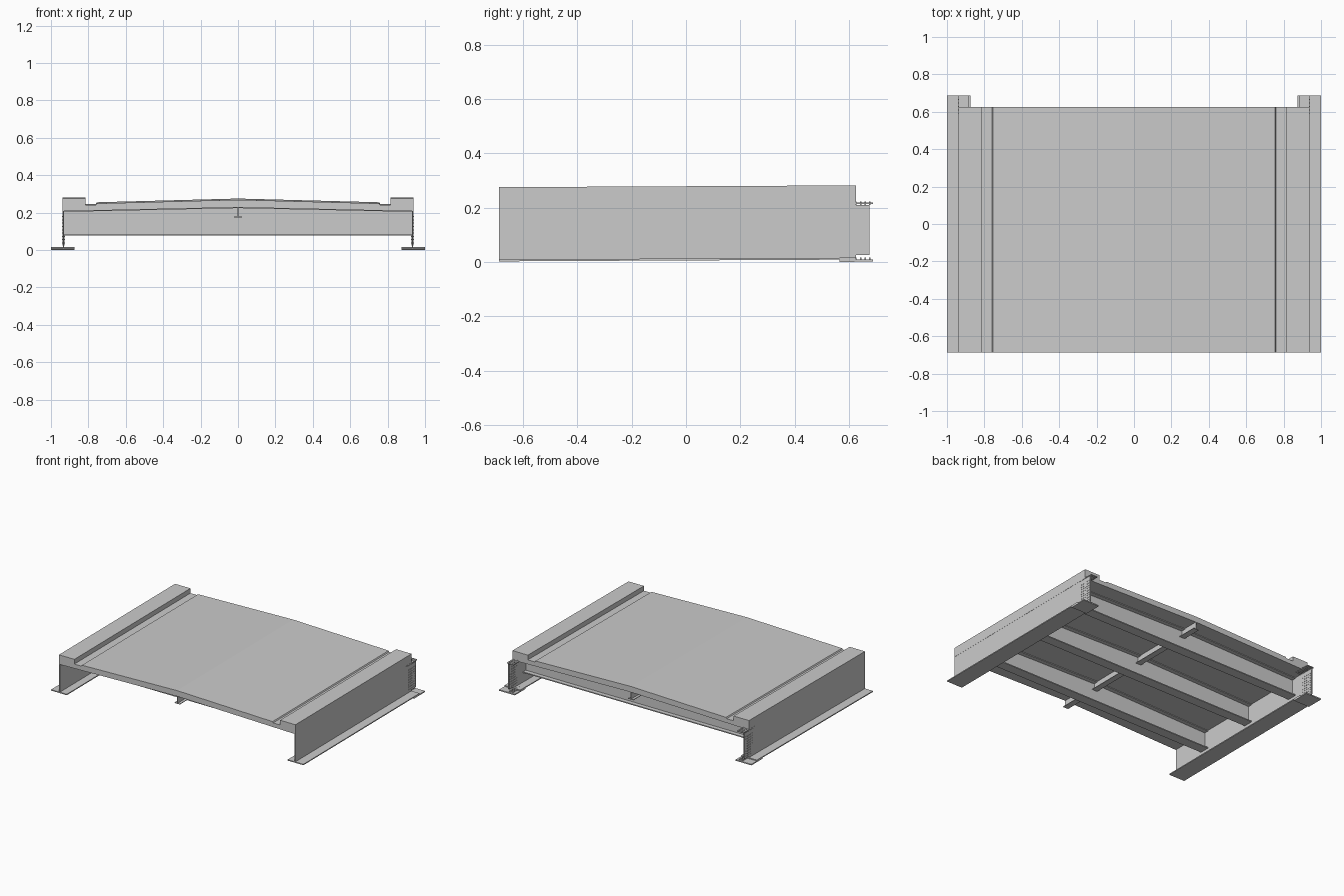
import bpy, bmesh, math

if "Cube" in bpy.data.objects:
    bpy.data.objects.remove(bpy.data.objects["Cube"])

FRONT, BACK, SPLICE = -0.688, 0.626, 0.688
GRADE = 0.005


def finish(name, bm):
    # the whole deck climbs gently towards the back
    for v in bm.verts:
        v.co.z += GRADE * (v.co.y - FRONT)
    bmesh.ops.recalc_face_normals(bm, faces=bm.faces)
    me = bpy.data.meshes.new(name)
    bm.to_mesh(me)
    bm.free()
    ob = bpy.data.objects.new(name, me)
    bpy.context.collection.objects.link(ob)
    return ob


def add_box(bm, x, y, z):
    vs = bmesh.ops.create_cube(bm, size=1)["verts"]
    for v in vs:
        v.co = [(lo + hi) / 2 + c * (hi - lo) for c, (lo, hi) in zip(v.co, (x, y, z))]


def boxes(name, items):
    bm = bmesh.new()
    for it in items:
        add_box(bm, *it)
    return finish(name, bm)


def extrude_y(name, outline, spans):
    # extrude an (x, z) outline along y for each (start, end)
    bm = bmesh.new()
    for y0, y1 in spans:
        a = [bm.verts.new((x, y0, z)) for x, z in outline]
        b = [bm.verts.new((x, y1, z)) for x, z in outline]
        bm.faces.new(a)
        bm.faces.new(b[::-1])
        for i in range(len(a)):
            j = (i + 1) % len(a)
            bm.faces.new((a[i], a[j], b[j], b[i]))
    return finish(name, bm)


def mirrored(half):
    # right half outline from the centre top to the centre bottom
    return half + [(-x, z) for x, z in reversed(half) if x > 0]


def side(s, lo, hi):
    return tuple(sorted((s * lo, s * hi)))


# crowned deck slab with gutters and raised kerbs
deck = mirrored([(0, 0.269), (0.755, 0.249), (0.76, 0.241), (0.815, 0.241),
                 (0.815, 0.275), (0.937, 0.275), (0.937, 0.208), (0.9, 0.208), (0, 0.228)])
extrude_y("deck_slab", deck, [(FRONT, BACK)])

# cross girders: web, bottom flange and top flange
girders = (-0.40, 0.04, 0.48)
web = mirrored([(0, 0.23), (0.93, 0.209), (0.93, 0.08), (0, 0.08)])
extrude_y("cross_girder_webs", web, [(y - 0.004, y + 0.004) for y in girders])
boxes("cross_girder_bottom_flanges",
      [((-0.93, 0.93), (y - 0.035, y + 0.035), (0.076, 0.083)) for y in girders])
top = mirrored([(0, 0.229), (0.93, 0.209), (0.93, 0.203), (0, 0.223)])
extrude_y("cross_girder_top_flanges", top, [(y - 0.035, y + 0.035) for y in girders])

# centre stringer
boxes("centre_stringer", [((-0.003, 0.003), (FRONT, BACK), (0.178, 0.23)),
                          ((-0.021, 0.021), (FRONT, BACK), (0.175, 0.179))])

for s, label in ((1, "right"), (-1, "left")):
    # main edge girder
    boxes(label + "_main_girder", [
        (side(s, 0.930, 0.936), (FRONT, BACK), (0.004, 0.21)),
        (side(s, 0.875, 1.0), (FRONT, BACK), (0.002, 0.009))])
    # splice plates for the next span
    boxes(label + "_splice_plates", [
        (side(s, 0.936, 0.938), (0.575, 0.676), (0.018, 0.203)),
        (side(s, 0.928, 0.930), (0.575, 0.676), (0.018, 0.203)),
        (side(s, 0.875, 1.0), (0.565, SPLICE), (-0.006, 0.002)),
        (side(s, 0.885, 0.938), (0.565, SPLICE), (0.206, 0.212))])
    # bolts: web grid, then flange grid
    bm = bmesh.new()
    for i in range(5):
        y = 0.592 + i * 0.0185
        for j in range(9):
            z = 0.032 + j * 0.0175
            add_box(bm, side(s, 0.9255, 0.9405), (y - 0.0025, y + 0.0025), (z - 0.0025, z + 0.0025))
    for i in range(7):
        y = 0.575 + i * 0.017
        for x in (0.897, 0.911, 0.924):
            for z in (0.003, 0.209):
                add_box(bm, side(s, x - 0.0025, x + 0.0025), (y - 0.0025, y + 0.0025),
                        (z - 0.007, z + 0.007))
    finish(label + "_splice_bolts", bm)
